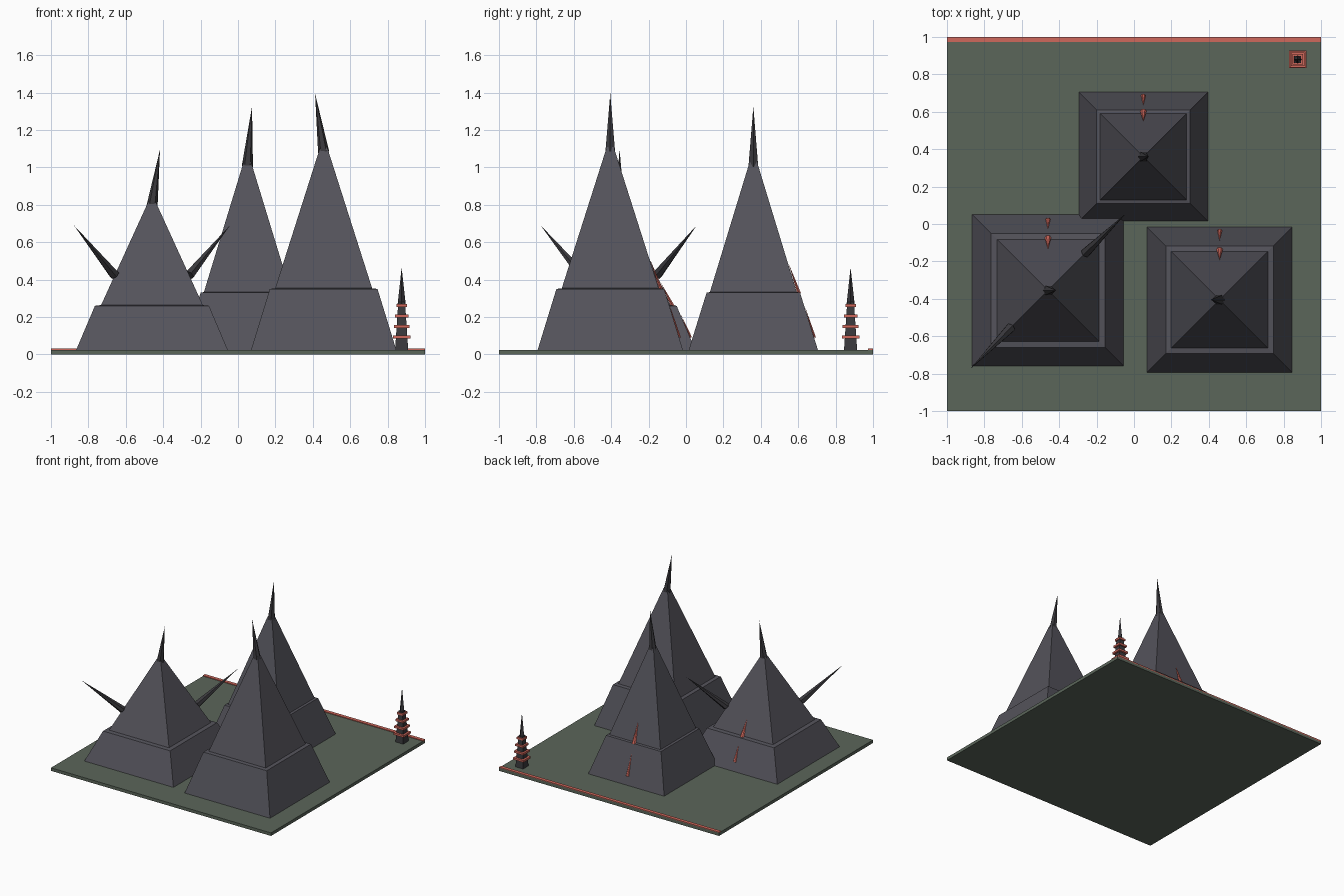
import bpy, bmesh, math
from mathutils import Vector

if "Cube" in bpy.data.objects:
    bpy.data.objects.remove(bpy.data.objects["Cube"])


def material(name, rgb):
    m = bpy.data.materials.new(name)
    lin = [((c / 255 + 0.055) / 1.055) ** 2.4 for c in rgb]
    m.diffuse_color = (*lin, 1)
    m.use_nodes = True
    m.node_tree.nodes["Principled BSDF"].inputs["Base Color"].default_value = m.diffuse_color
    return m


STONE = material("grey stone", (84, 83, 91))
DARK = material("dark spike", (58, 57, 61))
GREEN = material("moss green", (91, 102, 90))
CORAL = material("coral red", (208, 104, 92))


def finish(name, bm, mat):
    bmesh.ops.recalc_face_normals(bm, faces=bm.faces)
    me = bpy.data.meshes.new(name)
    bm.to_mesh(me)
    bm.free()
    me.materials.append(mat)
    ob = bpy.data.objects.new(name, me)
    bpy.context.collection.objects.link(ob)
    return ob


def stack(name, x, y, levels, mat):
    """Square tower lofted through (half width, z) levels."""
    bm = bmesh.new()
    rings = [[bm.verts.new((x + sx * h, y + sy * h, z))
              for sx, sy in ((-1, -1), (1, -1), (1, 1), (-1, 1))] for h, z in levels]
    bm.faces.new(rings[0])
    bm.faces.new(rings[-1])
    for a, b in zip(rings, rings[1:]):
        for i in range(4):
            j = (i + 1) % 4
            bm.faces.new((a[i], a[j], b[j], b[i]))
    return finish(name, bm, mat)


def box(name, lo, hi, mat):
    bm = bmesh.new()
    bmesh.ops.create_cube(bm, size=1)
    lo, hi = Vector(lo), Vector(hi)
    for v in bm.verts:
        v.co = (lo + hi) / 2 + v.co * (hi - lo)
    return finish(name, bm, mat)


def spike(name, base, tip, radius, mat, sides=6, flat=1.0):
    """Pointed cone from base to tip; flat squashes it across the local y axis."""
    base, axis = Vector(base), Vector(tip) - Vector(base)
    side = Vector((1, 0, 0)) if abs(axis.normalized().x) < 0.3 else Vector((0, 0, 1))
    u = (side - axis * side.dot(axis) / axis.length_squared).normalized()
    w = axis.normalized().cross(u) * flat
    bm = bmesh.new()
    ring = []
    for i in range(sides):
        a = 2 * math.pi * i / sides
        ring.append(bm.verts.new(base + radius * (u * math.cos(a) + w * math.sin(a))))
    top = bm.verts.new(base + axis)
    bm.faces.new(ring)
    for i in range(sides):
        bm.faces.new((ring[i], ring[(i + 1) % sides], top))
    return finish(name, bm, mat)


# Ground slab with coral edge strip
G = 0.025
box("ground_slab", (-1, -1, 0), (1, 1, G), GREEN)
box("edge_strip", (-1, 0.972, G - 0.005), (1, 1, 0.031), CORAL)

# Pyramids: centre, half widths (foot, shoulder, upper), shoulder z, top z,
# spike tip offset and z, z ranges of the upper and lower back markings
PYRAMIDS = {
    "left": (-0.46, -0.355, 0.405, 0.305, 0.272, 0.26, 0.82, 0.043, 1.096,
             (0.255, 0.385), (0.09, 0.215)),
    "back": (0.05, 0.36, 0.345, 0.25, 0.232, 0.33, 1.035, 0.025, 1.326,
             (0.325, 0.487), (0.09, 0.26)),
    "right": (0.458, -0.405, 0.388, 0.288, 0.259, 0.35, 1.11, -0.046, 1.395,
              (0.345, 0.51), (0.09, 0.27)),
}
for key, (x, y, h0, h1, h2, zs, zt, dx, tip, up, low) in PYRAMIDS.items():
    stack(key + "_pyramid", x, y, [(h0, G), (h1, zs), (h2, zs + 0.004), (0.018, zt)], STONE)
    spike(key + "_top_spike", (x, y, zt - 0.03), (x + dx, y, tip), 0.03, DARK)

    # Coral darts lying on the back faces
    def lower_y(z):
        return y + h0 + (h1 - h0) * (z - G) / (zs - G)

    def upper_y(z):
        return y + h2 + (0.018 - h2) * (z - zs) / (zt - zs)

    spike(key + "_upper_marking", (x, upper_y(up[0]) + 0.012, up[0]),
          (x, upper_y(up[1]) + 0.004, up[1]), 0.018, CORAL, 6, 0.6)
    spike(key + "_lower_marking", (x, lower_y(low[0]) + 0.003, low[0]),
          (x, lower_y(low[1]) + 0.003, low[1]), 0.013, CORAL, 6, 0.6)

# Diagonal spikes at two corners of the left pyramid
for s, label in ((-1, "front"), (1, "back")):
    spike(label + "_corner_spike", (-0.46 + s * 0.2, -0.355 + s * 0.2, 0.425),
          (-0.46 + s * 0.417, -0.36 + s * 0.417, 0.69), 0.028, DARK)

# Small ringed tower in the back right corner
TX, TY = 0.875, 0.88
stack("tower_shaft", TX, TY, [(0.035, G), (0.018, 0.28)], DARK)
spike("tower_spire", (TX, TY, 0.265), (TX, TY, 0.465), 0.022, DARK, 4)
for i, half in enumerate((0.047, 0.042, 0.036, 0.028)):
    z = 0.094 + i * 0.0555
    box("tower_ring_%d" % (i + 1), (TX - half, TY - half, z - 0.008),
        (TX + half, TY + half, z + 0.008), CORAL)
